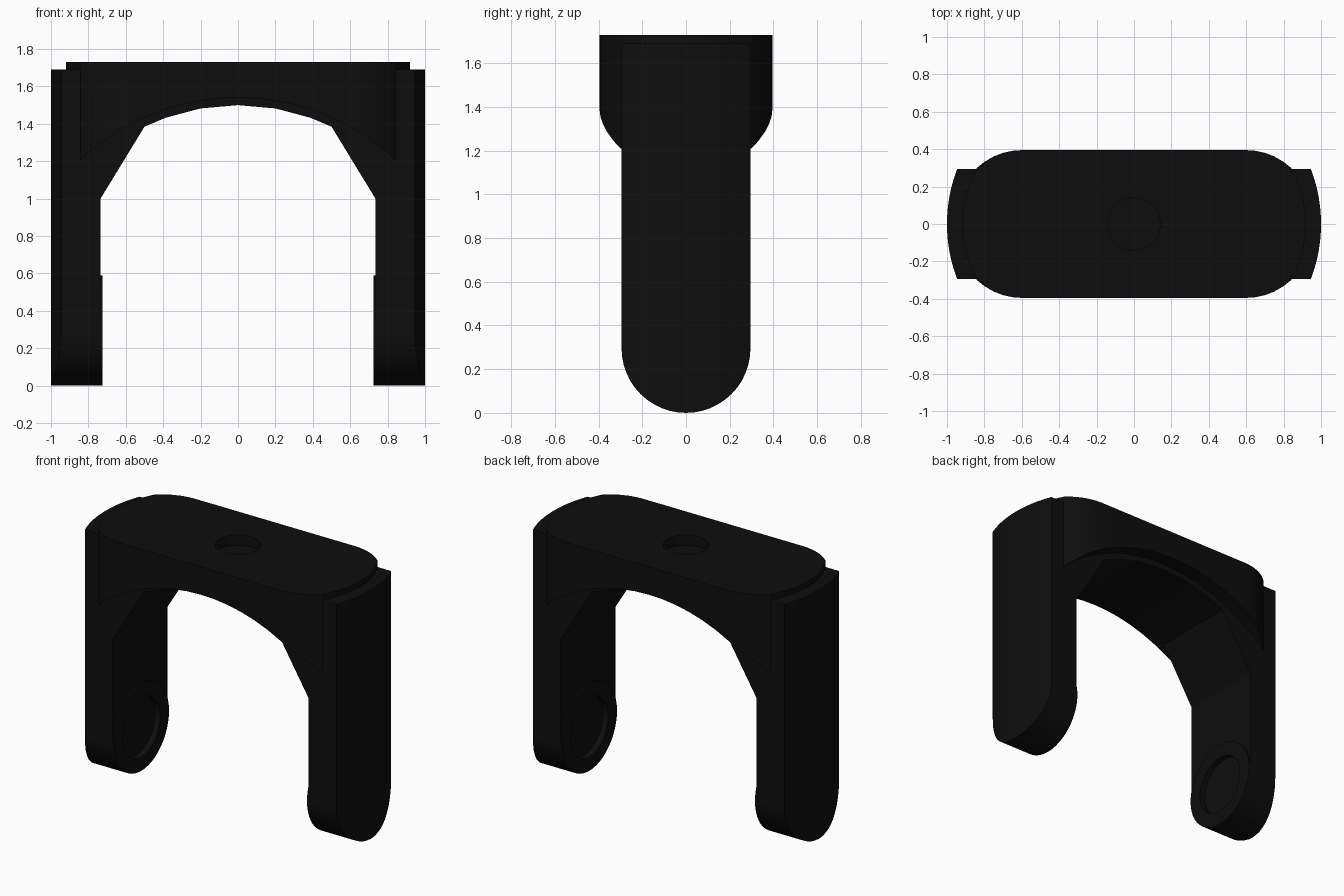
import bpy, bmesh, math
from mathutils import Vector

cube = bpy.data.objects.get("Cube")
if cube:
    bpy.data.objects.remove(cube, do_unlink=True)

LEG_R = 0.295      # half width of a leg and radius of its rounded foot
INNER_X = 0.735    # inner face of a leg

black = bpy.data.materials.new("matte black")
black.use_nodes = True
colour = (0.0043, 0.0043, 0.0043, 1)
black.diffuse_color = colour
black.node_tree.nodes["Principled BSDF"].inputs["Base Color"].default_value = colour


def loft(name, rings):
    """Solid through a row of four-cornered rings."""
    bm = bmesh.new()
    rows = [[bm.verts.new(Vector(p)) for p in ring] for ring in rings]
    for a, b in zip(rows, rows[1:]):
        for i in range(4):
            j = (i + 1) % 4
            bm.faces.new((a[i], a[j], b[j], b[i]))
    bm.faces.new(rows[0])
    bm.faces.new(rows[-1])
    bmesh.ops.remove_doubles(bm, verts=bm.verts, dist=1e-5)
    bmesh.ops.recalc_face_normals(bm, faces=bm.faces)
    mesh = bpy.data.meshes.new(name)
    bm.to_mesh(mesh)
    bm.free()
    obj = bpy.data.objects.new(name, mesh)
    bpy.context.collection.objects.link(obj)
    mesh.materials.append(black)
    return obj


def cylinder(name, radius, depth, centre, turn=0):
    bpy.ops.mesh.primitive_cylinder_add(vertices=48, radius=radius, depth=depth,
                                        location=centre, rotation=(0, turn, 0))
    obj = bpy.context.object
    obj.name = name
    obj.data.materials.append(black)
    return obj


def select(obj):
    bpy.ops.object.select_all(action='DESELECT')
    obj.select_set(True)
    bpy.context.view_layer.objects.active = obj


def cut(targets, cutter):
    cutter.hide_render = True
    for obj in targets:
        select(obj)
        mod = obj.modifiers.new("recess", 'BOOLEAN')
        mod.operation = 'DIFFERENCE'
        mod.solver = 'EXACT'
        mod.object = cutter
        bpy.ops.object.modifier_apply(modifier=mod.name)
    bpy.data.objects.remove(cutter, do_unlink=True)


def drop(x, radius):
    """How far a circle falls away from its top at distance x."""
    return radius - math.sqrt(radius * radius - x * x)


def both_ways(half):
    """Mirror a row of positive stations about zero."""
    return [-x for x in reversed(half) if x > 0] + half


parts = []

# Legs with rounded feet, bowed outer faces and a recessed round boss
for side, label in ((1, "left"), (-1, "right")):
    rings = []
    for i in range(25):
        angle = math.pi * (i / 24 - 0.5)
        y = LEG_R * math.sin(angle)
        foot = LEG_R - LEG_R * math.cos(angle)
        outer = 1 - drop(y, 0.82)
        rings.append([(side * x, y, z) for x, z in
                      ((INNER_X, foot), (outer, foot), (outer, 1.69), (INNER_X, 1.69))])
    leg = loft(label + "_leg", rings)
    boss = cylinder(label + "_boss", LEG_R, 0.025,
                    (side * 0.7375, 0, LEG_R), math.pi / 2)
    cut([leg, boss], cylinder("recess_cutter", 0.2, 0.1,
                              (side * 0.715, 0, LEG_R), math.pi / 2))
    parts += [leg, boss]

# Bridge: rounded plan, arched underside
def half_width(x):
    if x <= 0.6:
        return 0.395
    if x <= 0.84:
        return 0.395 - drop(x - 0.6, 0.35)
    return 0.3 * math.sqrt(max(0, (0.92 - x) / 0.08))

stations = both_ways([0, 0.1, 0.2, 0.3, 0.4, 0.5, 0.6, 0.65, 0.7, 0.75,
                      0.8, 0.84, 0.87, 0.89, 0.905, 0.915, 0.9199])
rings = []
for x in stations:
    w = half_width(abs(x))
    under = 1.54 - drop(min(abs(x), 0.84), 1.234)
    rings.append([(x, -w, under), (x, w, under), (x, w, 1.73), (x, -w, 1.73)])
bridge = loft("bridge", rings)
cut([bridge], cylinder("socket_cutter", 0.14, 0.2, (0, 0, 1.76)))
parts.append(bridge)

# Narrower inner arch with sloping braces down to the legs
rings = []
for x in both_ways([0, 0.2, 0.385, 0.5, INNER_X, 0.76]):
    under = 1.5 - drop(x, 1.144) if abs(x) <= 0.5 else 1.0
    rings.append([(x, -LEG_R, under), (x, LEG_R, under),
                  (x, LEG_R, 1.64), (x, -LEG_R, 1.64)])
parts.append(loft("inner_arch", rings))

for obj in parts:
    select(obj)
    bpy.ops.object.shade_smooth_by_angle(angle=math.radians(20))
